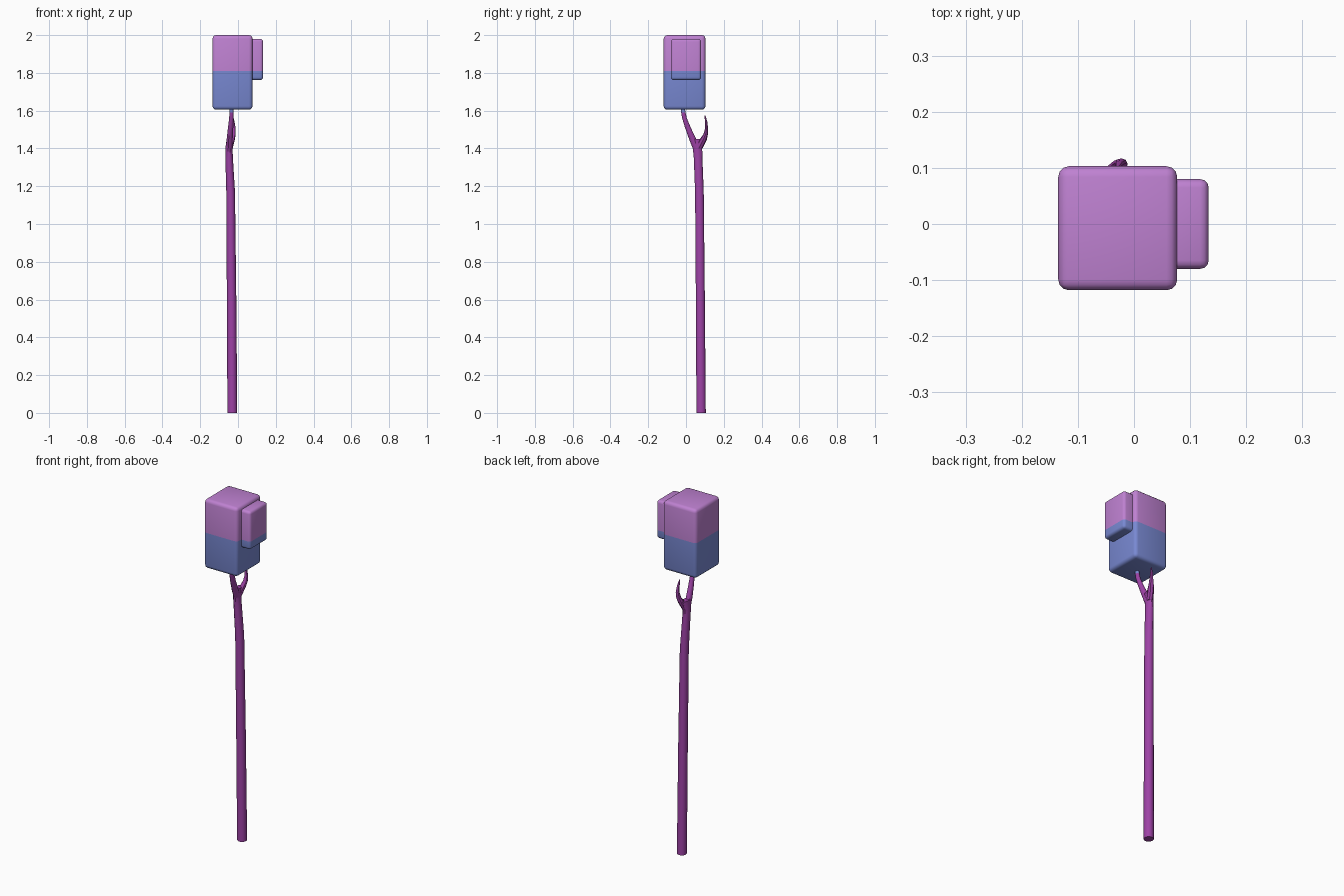
import bpy, bmesh, math
from mathutils import Vector

if "Cube" in bpy.data.objects:
    bpy.data.objects.remove(bpy.data.objects["Cube"])


def material(name, rgb):
    m = bpy.data.materials.new(name)
    m.diffuse_color = (*rgb, 1)
    m.use_nodes = True
    m.node_tree.nodes["Principled BSDF"].inputs["Base Color"].default_value = m.diffuse_color
    return m


PINK = material("orchid pink", (0.52, 0.22, 0.64))
BLUE = material("periwinkle blue", (0.19, 0.25, 0.65))
BARK = material("purple bark", (0.34, 0.055, 0.38))


def finish(name, bm, mats):
    bmesh.ops.recalc_face_normals(bm, faces=bm.faces)
    me = bpy.data.meshes.new(name)
    bm.to_mesh(me)
    bm.free()
    for m in mats:
        me.materials.append(m)
    ob = bpy.data.objects.new(name, me)
    bpy.context.collection.objects.link(ob)
    bpy.context.view_layer.objects.active = ob
    bpy.ops.object.select_all(action='DESELECT')
    ob.select_set(True)
    bpy.ops.object.shade_smooth_by_angle(angle=math.radians(40))
    return ob


# Rounded foliage block, pink above the split height and blue below
def foliage(name, lo, hi, bevel, split=1.81):
    lo, hi = Vector(lo), Vector(hi)
    bm = bmesh.new()
    bmesh.ops.create_cube(bm, size=1)
    bmesh.ops.scale(bm, vec=hi - lo, verts=bm.verts)
    bmesh.ops.translate(bm, vec=(lo + hi) / 2, verts=bm.verts)
    bmesh.ops.bevel(bm, geom=bm.edges[:], offset=bevel, segments=3,
                    profile=0.5, affect='EDGES')
    bmesh.ops.bisect_plane(bm, geom=bm.verts[:] + bm.edges[:] + bm.faces[:],
                           plane_co=(0, 0, split), plane_no=(0, 0, 1))
    for f in bm.faces:
        f.material_index = 0 if f.calc_center_median().z > split else 1
    return finish(name, bm, [PINK, BLUE])


# Tapered limb from horizontal rings: (x, y, z, x radius, y radius)
def limb(name, rings, sides=10, blue_above=9):
    bm = bmesh.new()
    loops = []
    for x, y, z, rx, ry in rings:
        loops.append([bm.verts.new((x + rx * math.cos(2 * math.pi * i / sides),
                                    y + ry * math.sin(2 * math.pi * i / sides), z))
                      for i in range(sides)])
    for a, b in zip(loops, loops[1:]):
        for i in range(sides):
            j = (i + 1) % sides
            bm.faces.new((a[i], a[j], b[j], b[i]))
    bm.faces.new(loops[0])
    bm.faces.new(loops[-1])
    for f in bm.faces:
        f.material_index = int(f.calc_center_median().z > blue_above)
    return finish(name, bm, [BARK, BLUE])


foliage("crown", (-0.135, -0.118, 1.605), (0.077, 0.103, 2.0), 0.019)
foliage("side_foliage", (0.03, -0.08, 1.762), (0.133, 0.08, 1.98), 0.015)

# Trunk widening into the fork
limb("trunk", [
    (-0.030, 0.080, 0.000, 0.026, 0.026),
    (-0.034, 0.076, 0.600, 0.025, 0.025),
    (-0.039, 0.071, 1.170, 0.023, 0.024),
    (-0.047, 0.064, 1.350, 0.020, 0.024),
    (-0.048, 0.061, 1.400, 0.019, 0.026),
    (-0.044, 0.064, 1.450, 0.016, 0.036),
])

# Branch reaching into the crown
limb("crown_branch", [
    (-0.046, 0.055, 1.400, 0.016, 0.020),
    (-0.044, 0.035, 1.450, 0.016, 0.020),
    (-0.039, 0.010, 1.510, 0.014, 0.016),
    (-0.035, -0.008, 1.560, 0.012, 0.013),
    (-0.034, -0.014, 1.590, 0.011, 0.012),
    (-0.034, -0.020, 1.640, 0.010, 0.012),
], blue_above=1.6)

# Short bare branch
limb("bare_branch", [
    (-0.044, 0.068, 1.400, 0.016, 0.020),
    (-0.034, 0.090, 1.445, 0.017, 0.020),
    (-0.026, 0.104, 1.475, 0.014, 0.012),
    (-0.023, 0.109, 1.505, 0.011, 0.008),
    (-0.026, 0.107, 1.540, 0.008, 0.006),
    (-0.030, 0.100, 1.575, 0.003, 0.003),
], sides=8)
